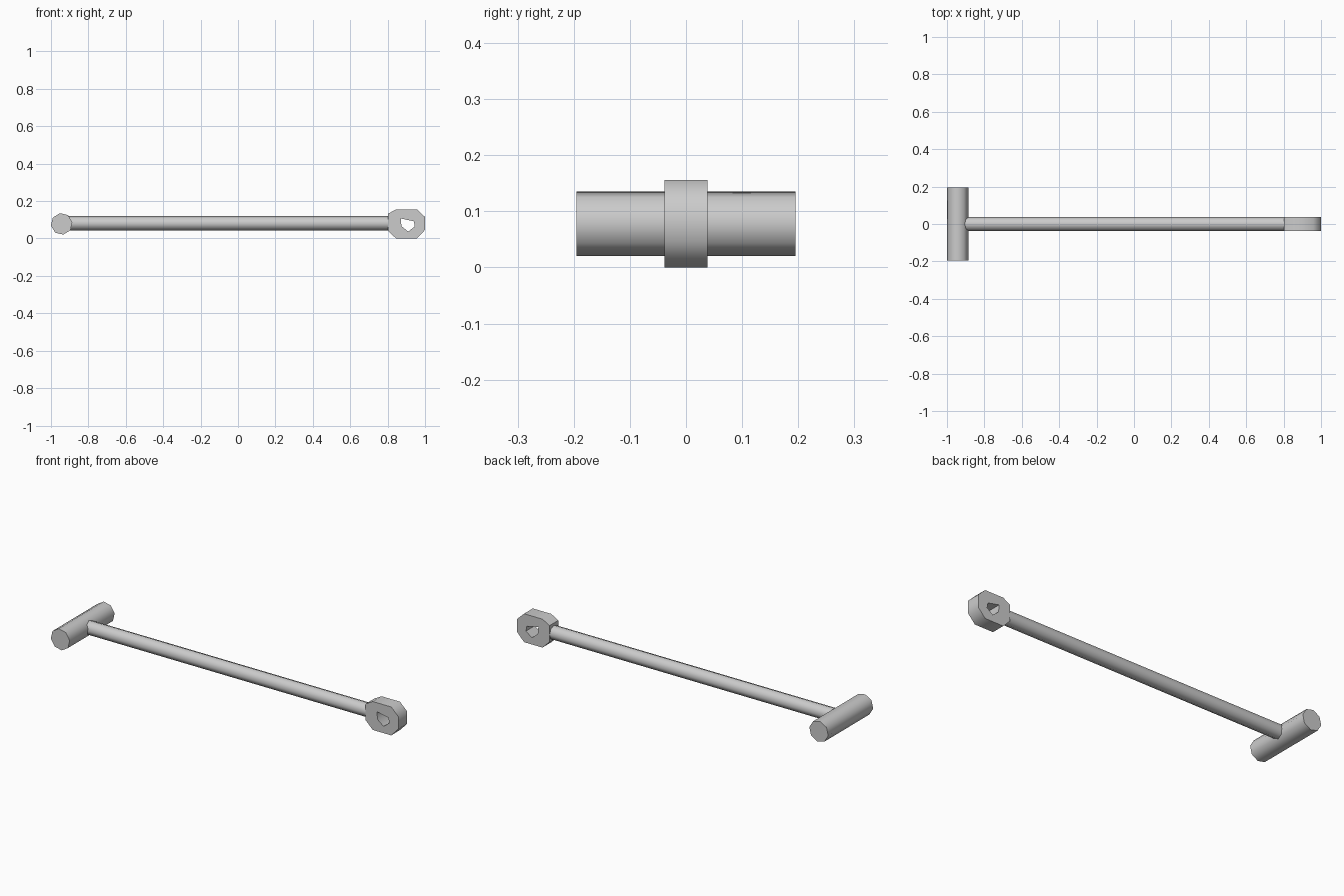
import bpy, bmesh, math
from mathutils import Vector

cube = bpy.data.objects.get("Cube")
if cube:
    bpy.data.objects.remove(cube, do_unlink=True)

# Single grey material
grey = bpy.data.materials.new("plain grey")
grey.use_nodes = True
GREY = (0.6, 0.6, 0.6, 1)
grey.diffuse_color = GREY
bsdf = grey.node_tree.nodes["Principled BSDF"]
bsdf.inputs["Base Color"].default_value = GREY
bsdf.inputs["Roughness"].default_value = 0.6

MID_Z = 0.078


def finish(name, bm, angle):
    bmesh.ops.recalc_face_normals(bm, faces=bm.faces)
    mesh = bpy.data.meshes.new(name)
    bm.to_mesh(mesh)
    bm.free()
    mesh.materials.append(grey)
    obj = bpy.data.objects.new(name, mesh)
    bpy.context.collection.objects.link(obj)
    bpy.ops.object.select_all(action='DESELECT')
    obj.select_set(True)
    bpy.context.view_layer.objects.active = obj
    bpy.ops.object.shade_smooth_by_angle(angle=math.radians(angle))
    return obj


def prism(name, ring, sweep, angle=50):
    """Closed prism from a ring of points moved along a sweep vector."""
    bm = bmesh.new()
    face = bm.faces.new([bm.verts.new(p) for p in ring])
    out = bmesh.ops.extrude_face_region(bm, geom=[face], use_keep_orig=True)
    moved = [v for v in out["geom"] if isinstance(v, bmesh.types.BMVert)]
    bmesh.ops.translate(bm, verts=moved, vec=sweep)
    return finish(name, bm, angle)


def circle(radius, phase, sides=8):
    for i in range(sides):
        a = math.radians(phase) + math.tau * i / sides
        yield radius * math.cos(a), radius * math.sin(a)


# Cross handle along y
prism("cross_handle",
      [Vector((-0.943 + u, -0.195, MID_Z + v)) for u, v in circle(0.058, 9)],
      Vector((0, 0.39, 0)))

# Long rod along x, set into both end pieces
prism("long_rod",
      [Vector((-0.93, u, 0.081 + v)) for u, v in circle(0.038, 0)],
      Vector((1.745, 0, 0)))

# Chamfered end block with a five-sided through hole
HALF_Y = 0.038
outer = [(0.802, 0.042), (0.845, 0), (0.957, 0), (1.0, 0.046),
         (1.0, 0.115), (0.957, 0.156), (0.845, 0.156), (0.802, 0.132)]
hole = [(0.87, 0.107), (0.94, 0.092), (0.945, 0.064),
        (0.91, 0.037), (0.874, 0.066)]
bm = bmesh.new()
loops = []
for y in (-HALF_Y, HALF_Y):
    rings = [[bm.verts.new((x, y, z)) for x, z in pts] for pts in (outer, hole)]
    edges = [bm.edges.new((r[i], r[i - 1])) for r in rings for i in range(len(r))]
    bmesh.ops.triangle_fill(bm, edges=edges, use_beauty=True,
                            normal=Vector((0, 1, 0)))
    loops.append(rings)
for front, back in zip(*loops):
    for i in range(len(front)):
        bm.faces.new((front[i - 1], front[i], back[i], back[i - 1]))
finish("end_block", bm, 50)
